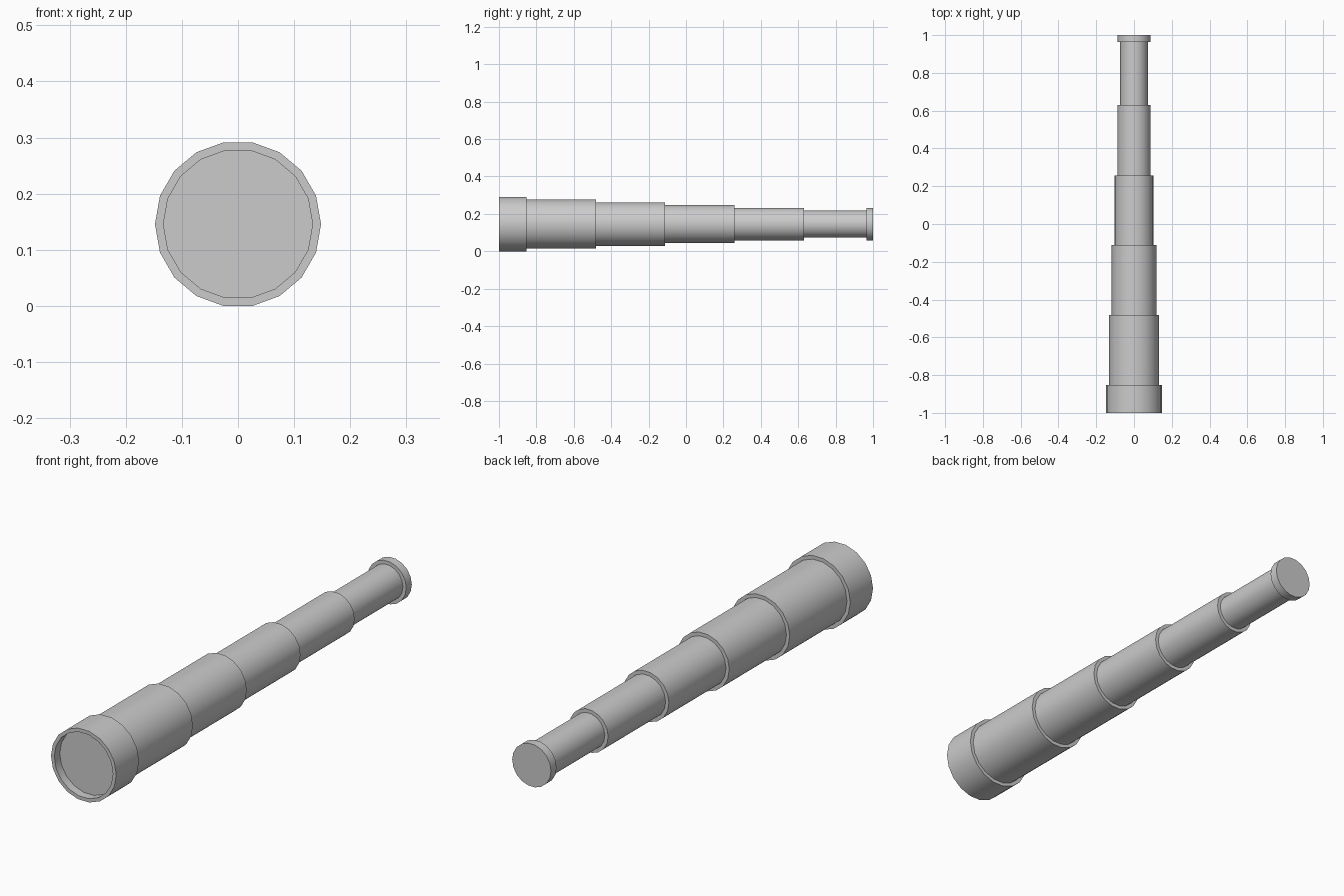
import bpy, math

if "Cube" in bpy.data.objects:
    bpy.data.objects.remove(bpy.data.objects["Cube"])

SIDES = 18
R = 0.148            # largest radius
STEP = 0.015         # radius change per draw tube
CZ = R * math.sin(math.radians(80))   # axis height, lowest facet on z = 0


def lathe(name, profile):
    """Turn (y, radius) points around the long axis, closing both ends with flat caps."""
    n = SIDES
    verts = [(r * math.cos(2 * math.pi * i / n), y, CZ + r * math.sin(2 * math.pi * i / n))
             for y, r in profile for i in range(n)]
    faces = [list(range(n))]
    for k in range(len(profile) - 1):
        for i in range(n):
            j = (i + 1) % n
            faces.append([k * n + i, (k + 1) * n + i, (k + 1) * n + j, k * n + j])
    faces.append(list(range((len(profile) - 1) * n, len(profile) * n))[::-1])
    mesh = bpy.data.meshes.new(name)
    mesh.from_pydata(verts, [], faces)
    mesh.update()
    obj = bpy.data.objects.new(name, mesh)
    bpy.context.collection.objects.link(obj)
    bpy.ops.object.select_all(action='DESELECT')
    obj.select_set(True)
    bpy.context.view_layer.objects.active = obj
    bpy.ops.object.shade_smooth_by_angle(angle=math.radians(30))
    return obj


# Objective ring with the front lens set back inside its rim
lathe("objective_ring", [(-0.965, R - STEP), (-1.0, R - STEP), (-1.0, R),
                         (-0.853, R), (-0.853, R - 2 * STEP)])

# Draw tubes, each one step thinner and tucked into the one before
ends = [-0.853, -0.482, -0.112, 0.258, 0.63, 0.965]
for i in range(5):
    r = R - STEP * (i + 1)
    lathe(f"draw_tube_{i + 1}", [(ends[i] - 0.03, r), (ends[i + 1], r)])

# Eyepiece cap
lathe("eyepiece", [(0.964, R - 4 * STEP), (1.0, R - 4 * STEP)])
